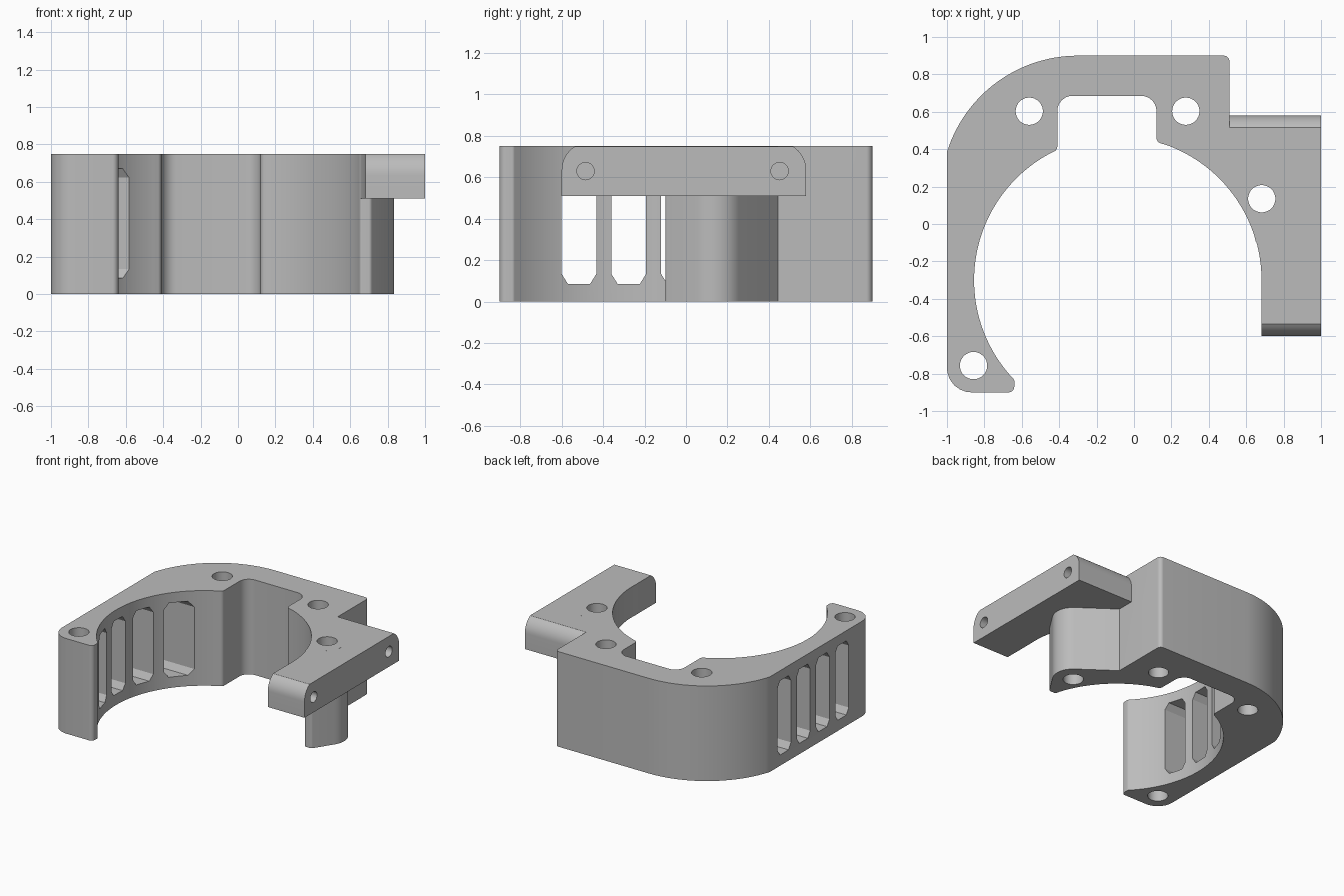
import bpy, bmesh
from math import sin, cos, tan, radians
from mathutils import Vector

if "Cube" in bpy.data.objects:
    bpy.data.objects.remove(bpy.data.objects["Cube"])

grey = bpy.data.materials.new("plain_grey")
grey.use_nodes = True
grey.diffuse_color = (0.5, 0.5, 0.5, 1)
grey.node_tree.nodes["Principled BSDF"].inputs["Base Color"].default_value = (0.5, 0.5, 0.5, 1)


def arc(center, r, start, end, n):
    """Points along an arc, angles in degrees."""
    angles = [radians(start + (end - start) * i / n) for i in range(n + 1)]
    return [(center[0] + r * cos(a), center[1] + r * sin(a)) for a in angles]


def rounded(points, steps=6):
    """Round each corner given as (x, y, radius); plain (x, y) stays sharp."""
    out = []
    for i, p in enumerate(points):
        c = Vector(p[:2])
        if len(p) == 2:
            out.append(c)
            continue
        r = p[2]
        a = (Vector(points[i - 1][:2]) - c).normalized()
        b = (Vector(points[(i + 1) % len(points)][:2]) - c).normalized()
        half = a.angle(b) / 2
        center = c + (a + b).normalized() * r / sin(half)
        u = (c + a * r / tan(half) - center).normalized()
        v = (c + b * r / tan(half) - center).normalized()
        for k in range(steps + 1):
            d = u.lerp(v, k / steps).normalized()
            out.append(center + d * r)
    return out


def prism(name, outline, lo, hi, axis="z"):
    """Extrude an outline along z (outline in xy) or along x (outline in yz)."""
    bm = bmesh.new()
    place = (lambda u, v, t: (u, v, t)) if axis == "z" else (lambda u, v, t: (t, u, v))
    low = [bm.verts.new(place(p[0], p[1], lo)) for p in outline]
    high = [bm.verts.new(place(p[0], p[1], hi)) for p in outline]
    bm.faces.new(low)
    bm.faces.new(high)
    n = len(low)
    for i in range(n):
        j = (i + 1) % n
        bm.faces.new((low[i], low[j], high[j], high[i]))
    bmesh.ops.recalc_face_normals(bm, faces=bm.faces)
    mesh = bpy.data.meshes.new(name)
    bm.to_mesh(mesh)
    bm.free()
    mesh.materials.append(grey)
    obj = bpy.data.objects.new(name, mesh)
    bpy.context.collection.objects.link(obj)
    return obj


def combine(target, other, operation):
    """Apply a boolean and discard the helper."""
    other.hide_render = True
    mod = target.modifiers.new("combine", "BOOLEAN")
    mod.operation, mod.solver, mod.object = operation, "EXACT", other
    bpy.context.view_layer.objects.active = target
    bpy.ops.object.modifier_apply(modifier=mod.name)
    bpy.data.objects.remove(other)


def circle(center, r, n=32):
    return arc(center, r, 0, 360, n)[:-1]


TOP, SHELF = 0.75, 0.51
BORE, BORE_R = (-0.087, -0.3), 0.768
BOSS = (0.683, 0.135)

# Main housing: open ring around the bore, with a notch at the back
outline = (
    [(-1, -0.9, 0.13), (-0.64, -0.9, 0.03), (-0.64, -0.833, 0.02)]
    + arc(BORE, BORE_R, 221, 119, 48)
    + [(-0.41, 0.396, 0.03), (-0.41, 0.685, 0.08), (0.12, 0.685, 0.08), (0.12, 0.438, 0.03)]
    + arc(BORE, BORE_R, 70, 18, 28)
    + [(0.652, -0.1, 0.015), (0.71, -0.1, 0.02)]
    + arc(BOSS, 0.15, -33, 53, 14)
    + [(0.51, 0.445), (0.51, 0.9, 0.03)]
    + arc((-0.3, 0.167), 0.733, 90, 162.7, 28)
)
housing = prism("housing", rounded(outline), 0, TOP)

# Mounting arm: overhanging slab with rounded upper ends, trimmed by the bore
end = arc((0.446, 0.635), 0.134, 0, 59, 8)
mirrored = [(-0.02 - y, z) for y, z in reversed(end)]
arm = prism("mounting_arm", [(-0.6, SHELF), (0.58, SHELF)] + end + mirrored, 0.5, 1, "x")
combine(arm, prism("arm_bore", circle(BORE, BORE_R + 0.001, 160), 0, 1), "DIFFERENCE")
trim = [(0, -1), (0.681, -1), (0.681, -0.3), (0, -0.3)]
combine(arm, prism("arm_trim", trim, 0, 1), "DIFFERENCE")
combine(housing, arm, "UNION")

# Vertical bolt holes
for spot in [(-0.56, 0.603), (0.277, 0.603), BOSS, (-0.858, -0.757)]:
    combine(housing, prism("bolt_hole", circle(spot, 0.073), -0.1, 1), "DIFFERENCE")

# Blind screw holes in the arm's outer face
for y in (-0.485, 0.452):
    combine(housing, prism("screw_hole", circle((y, 0.63), 0.042, 24), 0.78, 1.1, "x"), "DIFFERENCE")

# Four chamfered vent slots through the side wall
for k in range(4):
    a = -0.6 + 0.24 * k
    b = a + 0.167
    lo, hi, cy, cz = 0.085, 0.67, 0.03, 0.048
    slot = [(a + cy, lo), (b - cy, lo), (b, lo + cz), (b, hi - cz),
            (b - cy, hi), (a + cy, hi), (a, hi - cz), (a, lo + cz)]
    combine(housing, prism("vent_slot", slot, -1.1, -0.35, "x"), "DIFFERENCE")

# Smooth the curved walls, keep hard edges
bpy.ops.object.select_all(action="DESELECT")
housing.select_set(True)
bpy.context.view_layer.objects.active = housing
bpy.ops.object.shade_smooth_by_angle(angle=radians(25))
